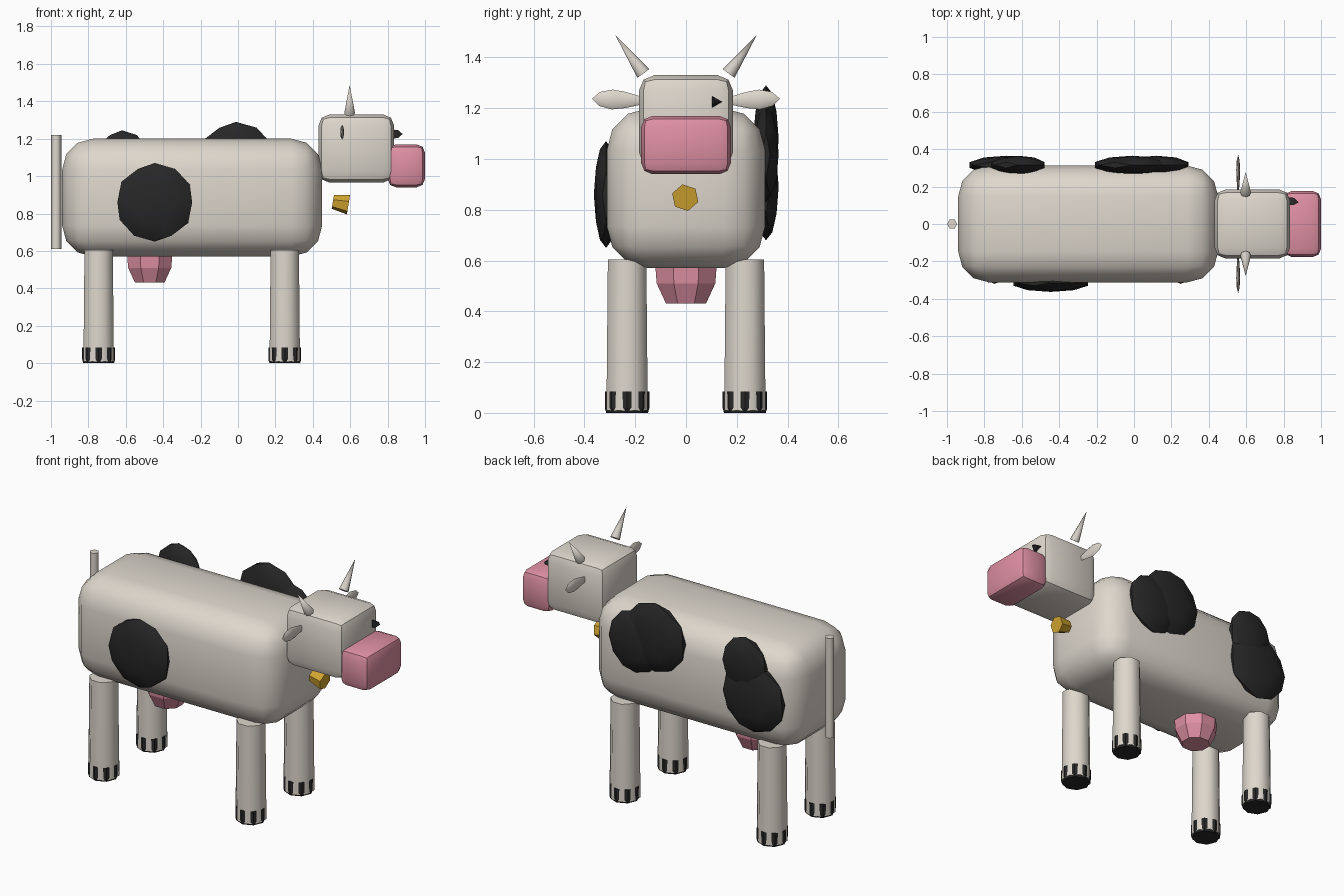
import bpy, bmesh, math
from mathutils import Matrix, Vector

if "Cube" in bpy.data.objects:
    bpy.data.objects.remove(bpy.data.objects["Cube"])


def material(name, rgb):
    m = bpy.data.materials.new(name)
    m.diffuse_color = (*rgb, 1)
    m.use_nodes = True
    m.node_tree.nodes["Principled BSDF"].inputs["Base Color"].default_value = m.diffuse_color
    return m


HIDE = material("cream hide", (0.73, 0.68, 0.61))
BLACK = material("soft black", (0.02, 0.02, 0.02))
PINK = material("pink skin", (0.74, 0.28, 0.37))
HORN = material("pale horn", (0.66, 0.62, 0.56))
GOLD = material("gold", (0.65, 0.38, 0.03))


def finish(name, bm, mat, smooth=None):
    bmesh.ops.recalc_face_normals(bm, faces=bm.faces)
    me = bpy.data.meshes.new(name)
    bm.to_mesh(me)
    bm.free()
    me.materials.append(mat)
    ob = bpy.data.objects.new(name, me)
    bpy.context.collection.objects.link(ob)
    if smooth:
        bpy.ops.object.select_all(action='DESELECT')
        ob.select_set(True)
        bpy.context.view_layer.objects.active = ob
        bpy.ops.object.shade_smooth_by_angle(angle=math.radians(smooth))
    return ob


def rounded_box(name, lo, hi, bevel, segments, mat, smooth=35):
    lo, hi = Vector(lo), Vector(hi)
    bm = bmesh.new()
    bmesh.ops.create_cube(bm, size=1, matrix=Matrix.Translation((lo + hi) / 2)
                          @ Matrix.Diagonal((*(hi - lo), 1)))
    bmesh.ops.bevel(bm, geom=bm.edges[:], offset=bevel, segments=segments,
                    profile=0.5, affect='EDGES')
    return finish(name, bm, mat, smooth)


def lathe(name, start, direction, profile, sides, mat, turn=0.0,
          squash=(1, 1, 1), smooth=None):
    """Rings of (radius, distance) along a direction from a start point."""
    bm = bmesh.new()
    rings = []
    for r, h in profile:
        rings.append([bm.verts.new((r * math.cos(turn + math.tau * i / sides),
                                    r * math.sin(turn + math.tau * i / sides), h))
                      for i in range(sides)])
    for a, b in zip(rings, rings[1:]):
        for i in range(sides):
            j = (i + 1) % sides
            bm.faces.new((a[i], a[j], b[j], b[i]))
    bm.faces.new(rings[0])
    bm.faces.new(rings[-1])
    bmesh.ops.remove_doubles(bm, verts=bm.verts, dist=1e-5)
    rot = Vector((0, 0, 1)).rotation_difference(Vector(direction)).to_matrix().to_4x4()
    bm.transform(Matrix.Translation(start) @ Matrix.Diagonal((*squash, 1)) @ rot)
    return finish(name, bm, mat, smooth)


def spot(name, x, z, rx, rz, side, depth=0.05, y=0.315):
    """Flattened lump lying on the flank."""
    bm = bmesh.new()
    bmesh.ops.create_icosphere(bm, subdivisions=2, radius=1,
                               matrix=Matrix.Translation((x, side * y, z))
                               @ Matrix.Diagonal((rx, depth, rz, 1)))
    return finish(name, bm, BLACK, 25)


# body, head and muzzle
rounded_box("body", (-0.94, -0.312, 0.57), (0.45, 0.312, 1.2), 0.165, 3, HIDE, 40)
rounded_box("head", (0.43, -0.185, 0.965), (0.835, 0.185, 1.33), 0.06, 2, HIDE)
rounded_box("muzzle", (0.80, -0.177, 0.94), (1.0, 0.177, 1.17), 0.045, 2, PINK)

# legs with hooves whose corners poke through the leg sides
for fx, end in ((-0.745, "rear"), (0.25, "front")):
    for s, side in ((-1, "right"), (1, "left")):
        lathe(f"{end}_leg_{side}", (fx, s * 0.232, 0.01), (0, 0, 1),
              [(0.088, 0), (0.082, 0.595)], 8, HIDE,
              turn=math.pi / 8, smooth=50)
        lathe(f"{end}_hoof_{side}", (fx, s * 0.232, 0), (0, 0, 1),
              [(0.082, 0), (0.088, 0.02), (0.088, 0.085)], 8, BLACK)

# horns and ears
for s, side in ((-1, "right"), (1, "left")):
    lathe(f"horn_{side}", (0.597, s * 0.168, 1.337), (0, s * 0.11, 0.15),
          [(0.029, 0), (0.0, 0.186)], 8, HORN, smooth=50)
    lathe(f"ear_{side}", (0.557, s * 0.18, 1.23), (0, s, 0.04),
          [(0.017, 0), (0.032, 0.06), (0.039, 0.11), (0.028, 0.16), (0, 0.19)],
          8, HIDE, squash=(0.27, 1, 1), smooth=50)

# single small eye
lathe("eye", (0.83, 0.115, 1.225), (1, 0, 0), [(0.027, 0), (0.025, 0.025), (0, 0.05)],
      3, BLACK, turn=math.pi / 2)

# tail
lathe("tail", (-0.972, 0, 0.61), (0, 0, 1), [(0.027, 0), (0.027, 0.61)], 6, HIDE, smooth=65)

# udder
lathe("udder", (-0.472, 0, 0.43), (0, 0, 1),
      [(0.085, 0), (0.125, 0.08), (0.13, 0.14), (0.1, 0.22)], 8, PINK,
      turn=math.pi / 8)

# neck bell
lathe("bell", (0.507, -0.003, 0.862), (1, 0, -0.17), [(0.038, 0), (0.054, 0.085)],
      6, GOLD, turn=0.2)

# hide spots: one on the right flank, two double lumps on the left flank
spot("right_spot", -0.445, 0.86, 0.21, 0.21, -1, depth=0.048)
spot("left_front_spot_a", -0.01, 1.08, 0.21, 0.21, 1)
spot("left_front_spot_b", 0.12, 1.02, 0.18, 0.19, 1)
spot("left_rear_spot_upper", -0.62, 1.075, 0.15, 0.17, 1)
spot("left_rear_spot_lower", -0.68, 0.89, 0.21, 0.21, 1)
